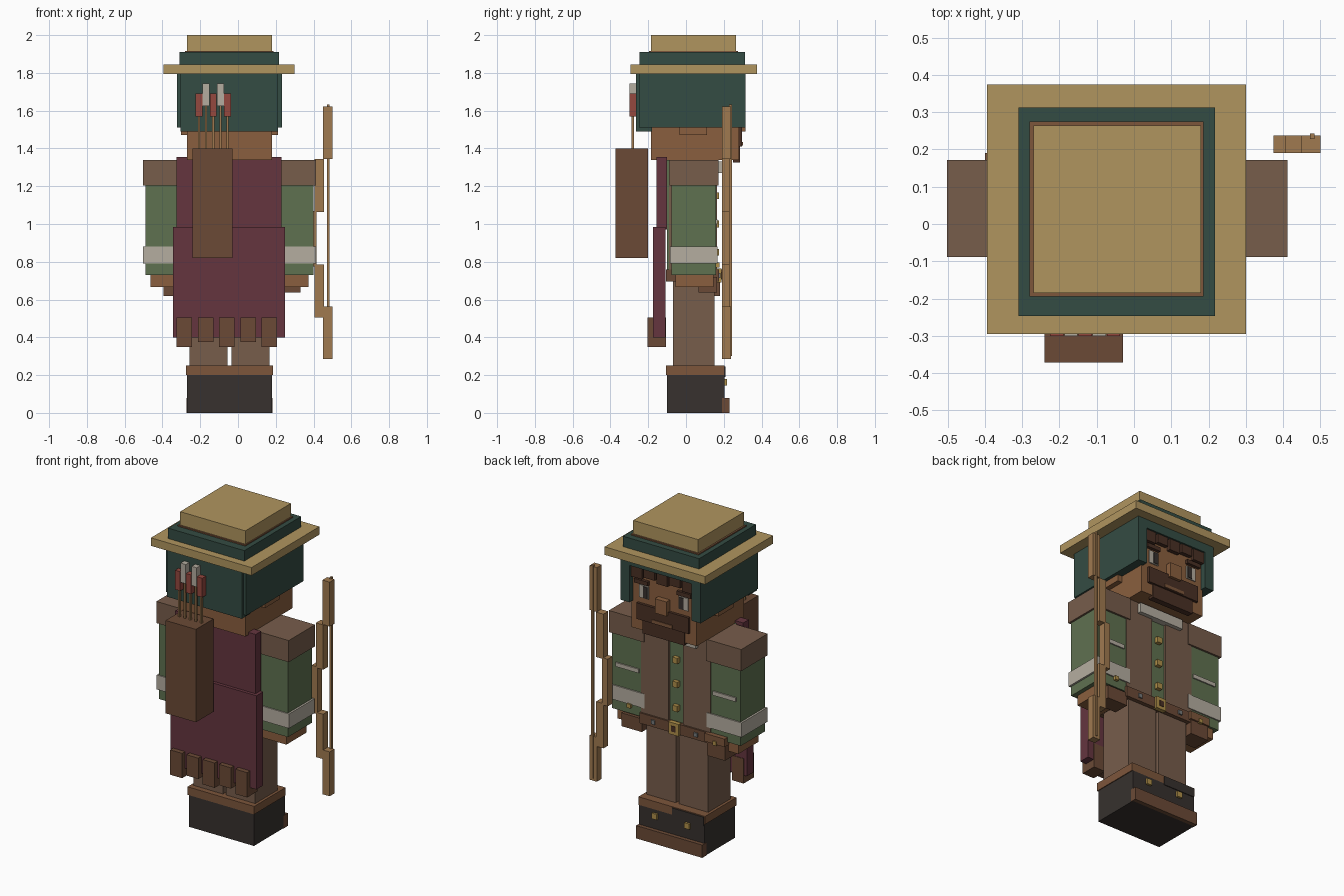
import bpy

CX = -0.045  # the figure's symmetry plane


def lin(c):
    return c / 12.92 if c <= 0.04045 else ((c + 0.055) / 1.055) ** 2.4


def mat(name, code):
    m = bpy.data.materials.new(name)
    m.diffuse_color = [lin(int(code[i:i + 2], 16) / 255) for i in (0, 2, 4)] + [1]
    return m


STRAW = mat("straw", "b0955f")
GREEN = mat("dark_green", "344c43")
SKIN = mat("skin", "8a5f3e")
HAIR = mat("dark_brown", "4a3024")
CAPE = mat("maroon", "65353f")
LEATHER = mat("leather", "6b4a36")
TAN = mat("tan_leather", "7d563b")
SLEEVE = mat("shirt_green", "5f7150")
VEST = mat("vest_brown", "775d4b")
WHITE = mat("off_white", "b5aea0")
BOOT = mat("boot_black", "37312e")
WOOD = mat("bow_wood", "a07a50")
RED = mat("red_feather", "95483f")
GOLD = mat("gold", "b0904a")
GREY = mat("steel", "777b7c")


def box(name, m, x0, x1, y0, y1, z0, z1):
    bpy.ops.mesh.primitive_cube_add(size=1, location=((x0 + x1) / 2, (y0 + y1) / 2, (z0 + z1) / 2))
    o = bpy.context.object
    o.name = o.data.name = name
    o.scale = (x1 - x0, y1 - y0, z1 - z0)
    bpy.ops.object.transform_apply(location=False, rotation=False, scale=True)
    o.data.materials.append(m)


def pair(name, m, x0, x1, *rest):
    box(name + "_left", m, x0, x1, *rest)
    box(name + "_right", m, 2 * CX - x1, 2 * CX - x0, *rest)


# Hat
box("hat_brim", STRAW, -0.395, 0.30, -0.295, 0.375, 1.795, 1.845)
box("hat_band", GREEN, -0.31, 0.217, -0.247, 0.313, 1.845, 1.91)
box("hat_trim", TAN, -0.28, 0.187, -0.195, 0.275, 1.90, 1.917)
box("hat_crown", STRAW, -0.27, 0.18, -0.185, 0.265, 1.91, 2.0)

# Head and hood
box("head", SKIN, -0.27, 0.18, -0.185, 0.28, 1.34, 1.80)
pair("ear", SKIN, 0.17, 0.212, -0.035, 0.11, 1.47, 1.60)
pair("hood_side", GREEN, 0.17, 0.232, -0.25, 0.315, 1.51, 1.80)
box("hood_back", GREEN, -0.305, 0.212, -0.265, -0.18, 1.49, 1.84)
box("hood_front", GREEN, -0.28, 0.19, 0.25, 0.315, 1.74, 1.80)

# Face
for i in range(5):
    x = -0.26 + i * 0.088
    box(f"hair_tuft_{i}", HAIR, x, x + 0.075, 0.27, 0.305, 1.67 + 0.015 * (i % 2), 1.75)
pair("eyebrow", HAIR, 0.055, 0.15, 0.27, 0.30, 1.635, 1.66)
pair("eye_white", WHITE, 0.06, 0.125, 0.27, 0.287, 1.545, 1.625)
pair("pupil", BOOT, 0.065, 0.095, 0.28, 0.291, 1.55, 1.62)
box("nose", SKIN, -0.085, -0.005, 0.27, 0.315, 1.49, 1.58)
box("moustache", HAIR, -0.225, 0.135, 0.26, 0.297, 1.41, 1.51)
box("mouth", TAN, -0.115, 0.025, 0.28, 0.301, 1.415, 1.435)
box("beard", HAIR, -0.19, 0.10, 0.25, 0.287, 1.325, 1.415)

# Torso
box("shirt", SLEEVE, -0.28, 0.19, -0.10, 0.15, 0.70, 1.34)
pair("vest_panel", VEST, 0.005, 0.195, -0.09, 0.165, 0.73, 1.34)
box("collar", WHITE, -0.20, 0.11, 0.13, 0.19, 1.27, 1.33)
for i, z in enumerate((0.85, 1.0, 1.15)):
    box(f"button_{i}", GOLD, -0.062, -0.028, 0.14, 0.175, z - 0.018, z + 0.018)

# Belt and pouches
box("belt", LEATHER, -0.29, 0.20, -0.105, 0.175, 0.695, 0.76)
box("belt_buckle", GOLD, -0.08, -0.01, 0.16, 0.188, 0.69, 0.765)
box("buckle_inset", HAIR, -0.06, -0.03, 0.18, 0.191, 0.71, 0.745)
pair("belt_stud", GREY, 0.09, 0.115, 0.165, 0.183, 0.715, 0.74)
box("pouch_large", LEATHER, -0.395, -0.27, 0.065, 0.18, 0.62, 0.73)
box("pouch_large_flap", TAN, -0.40, -0.26, 0.065, 0.19, 0.71, 0.76)
box("pouch_large_clasp", GOLD, -0.345, -0.32, 0.18, 0.197, 0.705, 0.73)
box("pouch_small", LEATHER, 0.19, 0.33, 0.065, 0.165, 0.637, 0.72)
box("pouch_small_clasp", GOLD, 0.26, 0.285, 0.15, 0.178, 0.77, 0.795)

# Arms
pair("shoulder_pad", VEST, 0.17, 0.412, -0.088, 0.172, 1.205, 1.34)
pair("sleeve", SLEEVE, 0.175, 0.40, -0.078, 0.16, 0.73, 1.21)
pair("sleeve_stripe", WHITE, 0.21, 0.37, 0.15, 0.168, 1.0, 1.025)
pair("sleeve_band", WHITE, 0.17, 0.412, -0.085, 0.168, 0.79, 0.88)
pair("hand", SKIN, 0.20, 0.373, -0.055, 0.145, 0.667, 0.735)

# Legs and boots
pair("leg", VEST, -0.035, 0.168, -0.07, 0.15, 0.24, 0.72)
box("boots", BOOT, -0.27, 0.18, -0.10, 0.205, 0, 0.2)
box("boot_cuff", TAN, -0.275, 0.185, -0.105, 0.205, 0.2, 0.25)
box("boot_cuff_patch", BOOT, -0.268, -0.05, 0.15, 0.21, 0.19, 0.245)
box("boot_toe_cap", LEATHER, -0.273, 0.183, 0.19, 0.23, 0, 0.08)
pair("boot_buckle", GOLD, 0.05, 0.085, 0.195, 0.218, 0.145, 0.18)

# Cape with hem tabs
box("cape_upper", CAPE, -0.325, 0.23, -0.155, -0.10, 0.97, 1.355)
box("cape_lower", CAPE, -0.345, 0.25, -0.175, -0.108, 0.40, 0.985)
for i in range(5):
    x = -0.325 + i * 0.1125
    box(f"cape_tab_{i}", LEATHER, x, x + 0.082, -0.205, -0.105, 0.35 + 0.025 * (i % 2), 0.505)

# Quiver and arrows
box("quiver", LEATHER, -0.24, -0.03, -0.372, -0.20, 0.82, 1.40)
for i in range(5):
    x, z = -0.207 + i * 0.038, 1.57 + 0.055 * (i % 2)
    box(f"arrow_shaft_{i}", WOOD, x - 0.006, x + 0.006, -0.288, -0.276, 1.38, z + 0.02)
    box(f"arrow_feather_{i}", WHITE if i % 2 else RED, x - 0.018, x + 0.018, -0.30, -0.265, z, z + 0.12)

# Bow
box("bow_grip", WOOD, 0.375, 0.415, 0.19, 0.237, 0.775, 1.07)
for name, z in (("lower", 0.505), ("upper", 1.063)):
    box(f"bow_limb_{name}", WOOD, 0.405, 0.455, 0.19, 0.237, z, z + 0.28)
for name, z in (("lower", 0.285), ("upper", 1.345)):
    box(f"bow_tip_{name}", WOOD, 0.45, 0.50, 0.19, 0.237, z, z + 0.277)
box("bow_string", WOOD, 0.472, 0.485, 0.228, 0.243, 0.30, 1.632)
